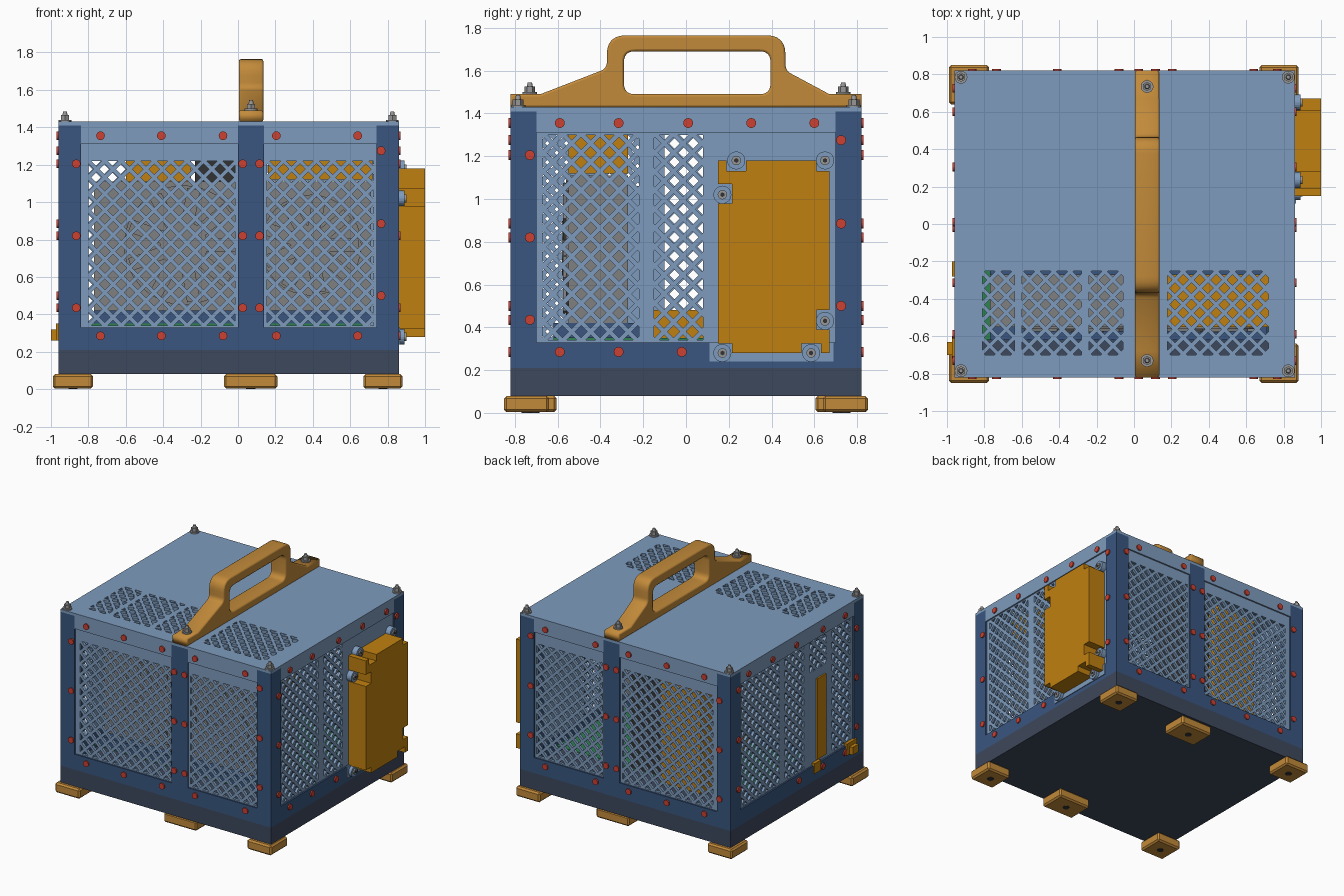
import bpy, bmesh, math
from mathutils import Matrix, Vector

if "Cube" in bpy.data.objects:
    bpy.data.objects.remove(bpy.data.objects["Cube"])


def material(name, *rgb):
    m = bpy.data.materials.new(name)
    m.use_nodes = True
    m.diffuse_color = (*rgb, 1)
    m.node_tree.nodes["Principled BSDF"].inputs["Base Color"].default_value = (*rgb, 1)
    return m


LIGHT = material("light blue", .21, .33, .51)
FRAME = material("frame blue", .041, .093, .216)
TRAY = material("slate", .048, .065, .107)
RED = material("red", .6, .053, .032)
ORANGE = material("orange", .527, .216, .005)
TAN = material("tan", .539, .254, .042)
STEEL = material("steel", .31, .31, .31)
GREY = material("fan grey", .216, .216, .216)
GREEN = material("board green", .026, .223, .08)
DARK = material("charcoal", .032, .032, .034)


def finish(name, bm, mat, matrix=Matrix(), thick=0):
    me = bpy.data.meshes.new(name)
    bm.to_mesh(me)
    bm.free()
    me.materials.append(mat)
    ob = bpy.data.objects.new(name, me)
    ob.matrix_world = matrix
    bpy.context.collection.objects.link(ob)
    if thick:
        mod = ob.modifiers.new("thickness", "SOLIDIFY")
        mod.thickness, mod.offset = thick, -1
    return ob


def box(name, x, y, z, mat, bevel=0):
    lo, hi = Vector((x[0], y[0], z[0])), Vector((x[1], y[1], z[1]))
    bm = bmesh.new()
    bmesh.ops.create_cube(bm, size=1, matrix=Matrix.Translation((lo + hi) / 2) @ Matrix.Diagonal((*(hi - lo), 1)))
    ob = finish(name, bm, mat)
    if bevel:
        ob.modifiers.new("bevel", "BEVEL").width = bevel
    return ob


def discs(name, points, r, w0, w1, mat, matrix=Matrix(), seg=16, r2=None):
    bm = bmesh.new()
    for u, v in points:
        bmesh.ops.create_cone(bm, cap_ends=True, segments=seg, radius1=r, radius2=r if r2 is None else r2,
                              depth=w1 - w0, matrix=Matrix.Translation((u, v, (w0 + w1) / 2)))
    return finish(name, bm, mat, matrix)


def sheet(name, u, v, holes, mat, matrix, thick):
    """Flat plate with rectangular openings (u0, u1, v0, v1)."""
    us = sorted({*u, *(c for h in holes for c in h[:2])})
    vs = sorted({*v, *(c for h in holes for c in h[2:])})
    bm = bmesh.new()
    grid = [[bm.verts.new((a, b, 0)) for b in vs] for a in us]
    for i in range(len(us) - 1):
        for j in range(len(vs) - 1):
            cu, cv = (us[i] + us[i + 1]) / 2, (vs[j] + vs[j + 1]) / 2
            if not any(h[0] < cu < h[1] and h[2] < cv < h[3] for h in holes):
                bm.faces.new((grid[i][j], grid[i + 1][j], grid[i + 1][j + 1], grid[i][j + 1]))
    return finish(name, bm, mat, matrix, thick)


def lattice(name, hole, mat, matrix, pitch=.088, half=.0155):
    """Crossed diagonal bars clipped to an opening."""
    u0, u1, v0, v1 = hole
    rise = v1 - v0
    bm = bmesh.new()
    count = int((u1 - u0 + rise) / pitch) + 2
    for s in (1, -1):
        for k in range(count):
            c = u0 + k * pitch - rise if s > 0 else u0 + k * pitch
            pts = ((c - half, v0), (c + half, v0), (c + half + s * rise, v1), (c - half + s * rise, v1))
            bm.faces.new([bm.verts.new((a, b, 0)) for a, b in pts])
    for co, no in ((u0, -1), (u1, 1)):
        bmesh.ops.bisect_plane(bm, geom=bm.verts[:] + bm.edges[:] + bm.faces[:], plane_co=(co, 0, 0),
                               plane_no=(no, 0, 0), clear_outer=True)
    return finish(name, bm, mat, matrix, .02)


def face(u, n, origin):
    """Local u, v, w axes of a wall, with w pointing outward."""
    u, n = Vector(u), Vector(n)
    m = Matrix((u, n.cross(u), n)).transposed().to_4x4()
    m.translation = Vector(origin)
    return m


def inward(m, d):
    return m @ Matrix.Translation((0, 0, -d))


def panel(name, u, v, holes, m, flip=1, depth=.012):
    holes = [(*sorted((a * flip, b * flip)), c, d) for a, b, c, d in holes]
    u = sorted(a * flip for a in u)
    sheet(name + "_panel", u, v, holes, LIGHT, inward(m, depth), .02)
    for i, h in enumerate(holes):
        lattice(f"{name}_mesh_{i}", h, LIGHT, inward(m, depth))


X0, X1, Y = -.96, .86, .82
FRONT = face((1, 0, 0), (0, -1, 0), (0, -Y, 0))
BACK = face((-1, 0, 0), (0, 1, 0), (0, Y, 0))
RIGHT = face((0, 1, 0), (1, 0, 0), (X1, 0, 0))
LEFT = face((0, -1, 0), (-1, 0, 0), (X0, 0, 0))
TOP = face((1, 0, 0), (0, 0, 1), (0, 0, 1.43))

# Tray, posts and lower rails
box("base_tray", (X0, X1), (-Y, Y), (.08, .21), TRAY)
for sy in (-1, 1):
    ys = sorted((sy * Y, sy * (Y - .12)))
    thin = sorted((sy * Y, sy * (Y - .03)))
    box("left_post", (X0, X0 + .12), ys, (.21, 1.41), FRAME)
    box("right_post", (X1 - .12, X1), ys, (.21, 1.41), FRAME)
    box("centre_post", (0, .14), thin, (.21, 1.41), FRAME)
    box("long_rail", (X0, X1), thin, (.21, .33), FRAME)
    for a, b in ((X0 + .12, 0), (.14, X1 - .12)):
        box("lid_skirt", (a, b), thin, (1.31, 1.41), LIGHT)
for x in ((X0, X0 + .03), (X1 - .03, X1)):
    box("side_rail", x, (-Y, Y), (.21, .33), FRAME)
    box("side_lid_skirt", x, (-.7, .7), (1.31, 1.41), LIGHT)

# Perforated walls and lid
wall_holes = [(-.80, -.015, .34, 1.22), (.155, .725, .34, 1.22)]
panel("front", (-.84, .74), (.33, 1.31), wall_holes, FRONT)
panel("back", (-.84, .74), (.33, 1.31), wall_holes, BACK, -1)
panel("right", (-.70, .70), (.33, 1.31), [(-.67, -.22, .34, 1.30), (-.15, .08, .34, 1.30)], RIGHT)
panel("left", (-.70, .70), (.33, 1.31), [(.20, .67, .34, 1.30), (-.10, .13, .34, 1.30),
                                        (-.38, -.17, 1.06, 1.30), (-.67, -.45, .34, 1.30)], LEFT, -1)
panel("lid", (X0, X1), (-Y, Y), [(a, b, -.70, -.25) for a, b in
                               ((-.81, -.64), (-.60, -.28), (-.24, -.06), (.18, .72))], TOP, depth=0)

# Red screws
rows, heights = (-.735, -.41, -.08, .205, .64), (1.205, .82, .435)
high = (1.275, .885, .5)
long_side = [(x, z) for x in rows for z in (1.355, .285)]
long_side += [(x, z) for x in (-.865, .025, .115) for z in heights] + [(.765, z) for z in high]
short_side = [(y, 1.355) for y in (-.59, -.315, .01, .305, .6)]
short_side += [(y, .285) for y in (-.59, -.315, -.02)]
short_side += [(-.73, z) for z in heights] + [(.725, z) for z in high]
for name, m, pts, flip in (("front", FRONT, long_side, 1), ("back", BACK, long_side, -1),
                           ("right", RIGHT, short_side, 1), ("left", LEFT, short_side, -1)):
    discs(name + "_screws", [(u * flip, v) for u, v in pts], .023, -.005, .01, RED, m)

# Side pack with notches around its mounting screws
mounts = [(.235, 1.18), (.17, 1.02), (.65, 1.18), (.65, .43), (.17, .28), (.585, .28)]
notches = [(.19, .28, 1.13, 1.18), (.15, .215, .98, 1.07), (.61, .67, 1.13, 1.18),
           (.61, .67, .39, .48), (.15, .215, .28, .325), (.54, .63, .28, .325)]
box("pack_backplate", (X1 - .02, X1 + .006), (.11, .69), (.24, .33), LIGHT)
sheet("side_pack", (.15, .67), (.28, 1.18), notches, ORANGE, inward(RIGHT, -.14), .15)
discs("mount_bosses", mounts, .042, -.02, .03, LIGHT, RIGHT, 20)
discs("mount_screws", mounts, .022, .03, .04, STEEL, RIGHT)
discs("mount_sockets", mounts, .011, .04, .042, DARK, RIGHT, 6)

# Slot plate and connectors on the opposite side
box("slot_plate", (X0, X0 + .015), (-.36, -.25), (.36, .99), ORANGE)
box("small_connector", (X0 - .012, X0 + .04), (-.28, -.20), (.27, .35), ORANGE)
box("large_connector", (-1, X0 + .04), (-.70, -.63), (.26, .32), ORANGE)
box("connector_flange", (X0 - .012, X0 + .02), (-.72, -.60), (.26, .35), ORANGE)

# Feet
for sy in (-1, 1):
    for x, y in (((-.99, -.775), .85), ((-.075, .21), .815), ((.67, .88), .85)):
        box("foot", x, sorted((sy * y, sy * (y - .21))), (.003, .08), TAN, .012)
        discs("foot_bolt", [(sum(x) / 2, sy * (y - .105))], .025, 0, .006, DARK)


# Handle
def rounded(points, n=6):
    """Replace corners that carry a radius with arcs."""
    out = []
    for i, (a, b, r) in enumerate(points):
        p = Vector((a, b))
        q0, q1 = Vector(points[i - 1][:2]), Vector(points[(i + 1) % len(points)][:2])
        s, e = p + (q0 - p).normalized() * r, p + (q1 - p).normalized() * r
        for k in range(n + 1) if r else (0,):
            t = k / n
            out.append(s * (1 - t) ** 2 + p * 2 * t * (1 - t) + e * t * t)
    return out


outer = [(-.82, 1.43, 0), (-.82, 1.49, 0), (-.68, 1.49, 0), (-.37, 1.61, .03), (-.37, 1.765, .09),
         (.465, 1.765, .09), (.465, 1.60, .03), (.67, 1.49, 0), (.82, 1.49, 0), (.82, 1.43, 0)]
inner = [(-.29, 1.49, .05), (.395, 1.49, .05), (.395, 1.69, .05), (-.29, 1.69, .05)]
cu = bpy.data.curves.new("handle_profile", "CURVE")
cu.dimensions, cu.fill_mode = "2D", "BOTH"
cu.extrude, cu.bevel_depth, cu.offset, cu.bevel_resolution = .055, .01, -.01, 1
for loop in (rounded(outer), rounded(inner)):
    sp = cu.splines.new("POLY")
    sp.points.add(len(loop) - 1)
    sp.use_cyclic_u = True
    for pt, co in zip(sp.points, loop):
        pt.co = (*co, 0, 1)
tmp = bpy.data.objects.new("handle_profile", cu)
bpy.context.collection.objects.link(tmp)
mesh = bpy.data.meshes.new_from_object(tmp.evaluated_get(bpy.context.evaluated_depsgraph_get()))
bpy.data.objects.remove(tmp)
mesh.materials.clear()
mesh.materials.append(TAN)
handle = bpy.data.objects.new("handle", mesh)
handle.matrix_world = face((0, 1, 0), (1, 0, 0), (.07, 0, 0))
bpy.context.collection.objects.link(handle)

# Washers, nuts and stud tips on the lid corners and handle ends
corners = [(x, s * .785) for x in (-.925, .825) for s in (-1, 1)]
for name, pts, z in (("corner", corners, 1.43), ("handle", [(.07, -.73), (.07, .735)], 1.49)):
    discs(name + "_washers", pts, .034, z, z + .01, STEEL, seg=20)
    discs(name + "_nuts", pts, .025, z + .01, z + .035, STEEL, seg=6)
    discs(name + "_studs", pts, .014, z + .035, z + .055, STEEL, r2=.01)

# Inner equipment
box("circuit_board", (-.82, .70), (-.62, .60), (.335, .35), GREEN)
box("fan_block", (-.77, .71), (-.55, -.27), (.42, 1.11), GREY)
box("upper_module", (.16, .72), (-.55, -.27), (1.12, 1.31), ORANGE)
box("rear_module", (-.60, -.25), (.30, .68), (.35, 1.25), ORANGE)
box("dark_module", (-.23, .05), (.30, .60), (.35, 1.25), DARK)
box("lower_module", (-.45, -.10), (-.15, .10), (.35, .48), ORANGE)
box("fan_stand", (-.77, .71), (-.62, -.22), (.35, .42), FRAME)
for cx, r in ((-.29, .32), (.39, .27)):
    fan = face((1, 0, 0), (0, -1, 0), (cx, -.55, .77))
    discs("fan_ring", [(0, 0)], r, 0, .012, GREY, fan, 32)
    discs("fan_hub", [(0, 0)], r * .4, .012, .03, GREY, fan, 24)
    bm = bmesh.new()
    for k in range(9):
        turn = Matrix.Rotation(k * math.tau / 9, 4, "Z") @ Matrix.Translation((r * .65, 0, .018))
        bmesh.ops.create_cube(bm, size=1, matrix=turn @ Matrix.Diagonal((r * .6, .07, .012, 1)))
    finish("fan_blades", bm, GREY, fan)
